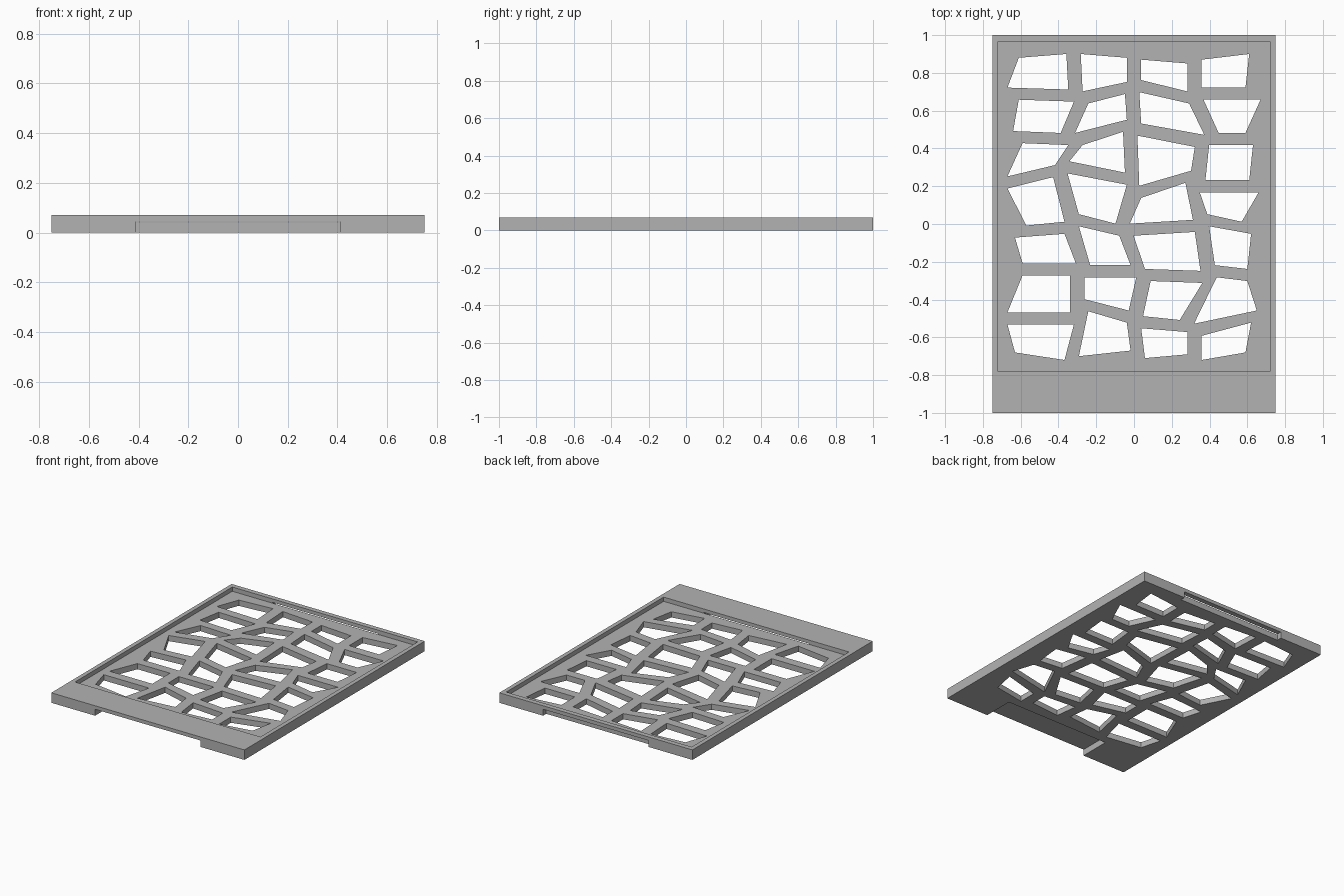
import bpy
import bmesh

old = bpy.data.objects.get("Cube")
if old:
    bpy.data.objects.remove(old, do_unlink=True)

# Main dimensions
HEIGHT = 0.07
FLOOR = 0.04
NOTCH = 0.045
HALF_X, HALF_Y = 0.75, 1.0
RIB_X, RIB_Y = 0.038, 0.032   # half widths of the ribs between openings

# Upright ribs, one line per row: x in hundredths at the top, then the bottom
UPRIGHTS = [
    ((-61, -32, 0, 32, 61), (-67, -31, 0, 32, 59)),
    ((-61, -28, -1, 33, 67), (-64, -35, 0, 41, 59)),
    ((-59, -31, -2, 36, 63), (-67, -38, -1, 34, 61)),
    ((-67, -39, 0, 31, 66), (-57, -33, -6, 35, 57)),
    ((-63, -33, -4, 36, 62), (-59, -27, 2, 39, 60)),
    ((-59, -30, 5, 40, 60), (-67, -30, 1, 28, 65)),
    ((-67, -28, 0, 32, 62), (-63, -33, 2, 32, 59)),
]
# Cross ribs: y in hundredths at the left and right end of each column
CROSSBARS = [
    (88, 90, 90, 88, 87, 85, 87, 90),
    (69, 68, 67, 72, 73, 67, 69, 69),
    (46, 45, 45, 52, 50, 44, 45, 45),
    (22, 28, 30, 24, 17, 25, 20, 20),
    (-4, -2, 2, -3, -3, -1, 2, -2),
    (-24, -24, -25, -25, -27, -28, -25, -27),
    (-50, -50, -43, -49, -52, -54, -56, -49),
    (-68, -72, -70, -67, -71, -69, -72, -68),
]


def add_prism(bm, outline, z0, z1):
    """Closed prism over a counter-clockwise outline."""
    low = [bm.verts.new((x, y, z0)) for x, y in outline]
    high = [bm.verts.new((x, y, z1)) for x, y in outline]
    bm.faces.new(low[::-1])
    bm.faces.new(high)
    count = len(low)
    for i in range(count):
        j = (i + 1) % count
        bm.faces.new((low[i], low[j], high[j], high[i]))


def box_outline(x0, x1, y0, y1):
    return [(x0, y0), (x1, y0), (x1, y1), (x0, y1)]


def make_object(name, prisms):
    bm = bmesh.new()
    for prism in prisms:
        add_prism(bm, *prism)
    mesh = bpy.data.meshes.new(name)
    bm.to_mesh(mesh)
    bm.free()
    obj = bpy.data.objects.new(name, mesh)
    bpy.context.collection.objects.link(obj)
    return obj


def opening(row, col):
    """Four-sided opening left between the ribs around one cell."""
    def x_at(end, side):
        line = col + side
        gap = 0 if line in (0, 4) else RIB_X * (1 - 2 * side)
        return UPRIGHTS[row][end][line] / 100 + gap

    def y_at(end, side):
        line = row + end
        gap = 0 if line in (0, 7) else RIB_Y * (2 * end - 1)
        return CROSSBARS[line][2 * col + side] / 100 + gap

    corners = [(1, 0), (1, 1), (0, 1), (0, 0)]
    return [(x_at(e, s), y_at(e, s)) for e, s in corners]


def carve(target, cutter):
    mod = target.modifiers.new(cutter.name, "BOOLEAN")
    mod.operation = "DIFFERENCE"
    mod.solver = "EXACT"
    mod.object = cutter
    cutter.hide_render = True
    cutter.hide_set(True)


# Tray slab
tray = make_object("tray", [
    (box_outline(-HALF_X, HALF_X, -HALF_Y, HALF_Y), 0, HEIGHT)])

# Recess, underside notches and web openings
recess = make_object("recess_cutter", [
    (box_outline(-0.72, 0.72, -0.78, 0.965), FLOOR, 0.2)])
notches = make_object("notch_cutter", [
    (box_outline(-0.41, 0.41, -1.1, -0.78), -0.1, NOTCH),
    (box_outline(-0.41, 0.41, 0.965, 1.1), -0.1, NOTCH)])
openings = make_object("opening_cutter", [
    (opening(r, c), -0.1, 0.2) for r in range(7) for c in range(4)])

cutters = [recess, notches, openings]
for cutter in cutters:
    carve(tray, cutter)

# Bake the cuts and drop the cutters
bpy.context.view_layer.update()
graph = bpy.context.evaluated_depsgraph_get()
carved = bpy.data.meshes.new_from_object(tray.evaluated_get(graph))
tray.modifiers.clear()
tray.data = carved
for cutter in cutters:
    bpy.data.objects.remove(cutter, do_unlink=True)

# Plain grey finish
grey = bpy.data.materials.new("plain_grey")
grey.use_nodes = True
colour = (0.45, 0.45, 0.45, 1)
grey.diffuse_color = colour
grey.node_tree.nodes["Principled BSDF"].inputs["Base Color"].default_value = colour
tray.data.materials.clear()
tray.data.materials.append(grey)
